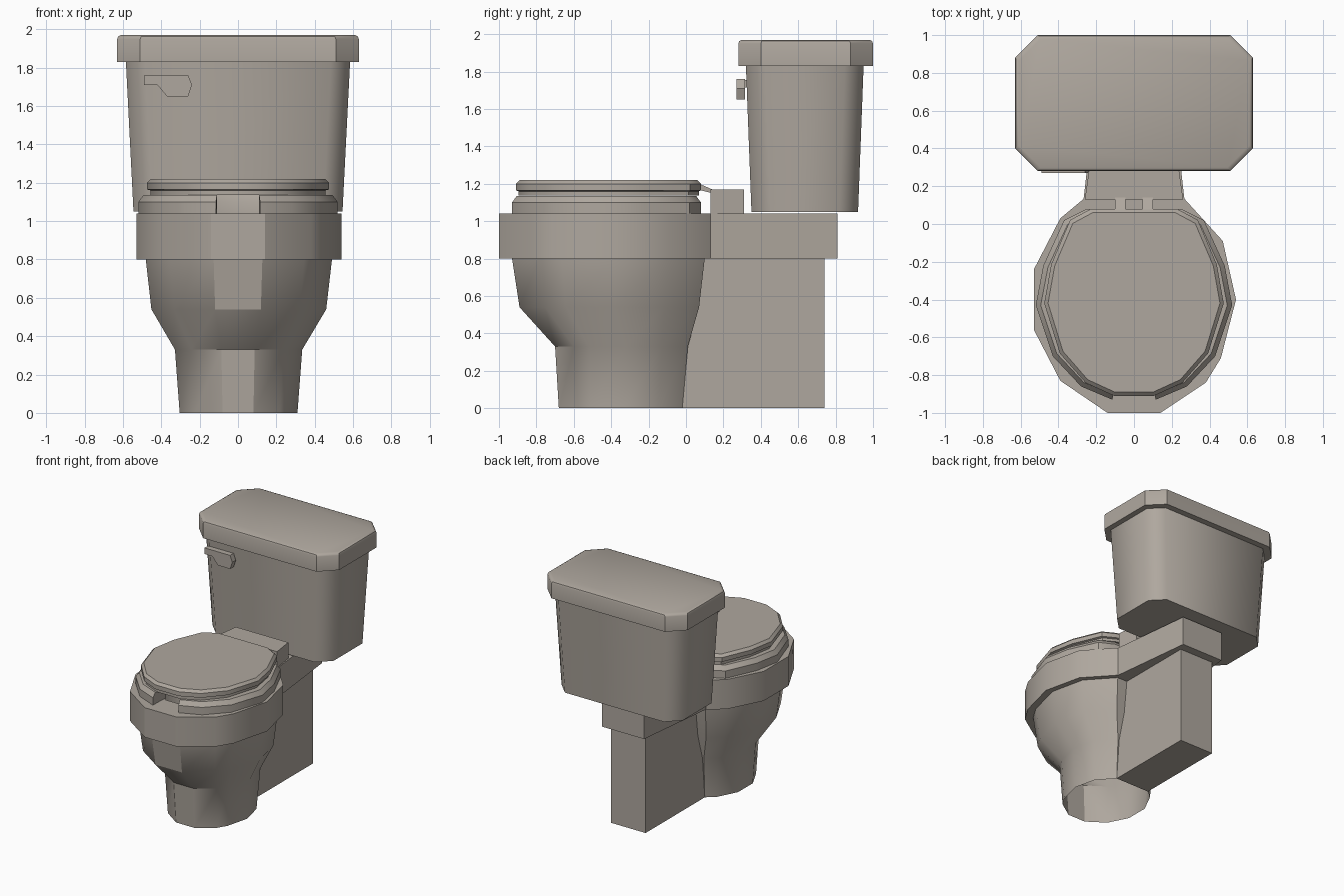
import bpy, bmesh, math

if "Cube" in bpy.data.objects:
    bpy.data.objects.remove(bpy.data.objects["Cube"])

mat = bpy.data.materials.new("warm grey ceramic")
mat.diffuse_color = (0.43, 0.39, 0.345, 1)
mat.use_nodes = True
mat.node_tree.nodes["Principled BSDF"].inputs["Base Color"].default_value = mat.diffuse_color


def loft(name, rings, cap_start=True, cap_end=True, angle=33):
    """Skin a list of closed rings and optionally cap both ends."""
    bm = bmesh.new()
    vr = [[bm.verts.new(p) for p in r] for r in rings]
    n = len(vr[0])
    for a, b in zip(vr, vr[1:]):
        for i in range(n):
            j = (i + 1) % n
            bm.faces.new((a[i], a[j], b[j], b[i]))
    if cap_start:
        bm.faces.new(vr[0][::-1])
    if cap_end:
        bm.faces.new(vr[-1])
    bmesh.ops.recalc_face_normals(bm, faces=bm.faces)
    me = bpy.data.meshes.new(name)
    bm.to_mesh(me)
    bm.free()
    me.materials.append(mat)
    ob = bpy.data.objects.new(name, me)
    bpy.context.collection.objects.link(ob)
    bpy.ops.object.select_all(action='DESELECT')
    ob.select_set(True)
    bpy.context.view_layer.objects.active = ob
    bpy.ops.object.shade_smooth_by_angle(angle=math.radians(angle))
    return ob


def octagon(hx, y0, y1, c, z):
    """Rectangle with chamfered corners."""
    return [(-hx + c, y0, z), (hx - c, y0, z), (hx, y0 + c, z), (hx, y1 - c, z),
            (hx - c, y1, z), (-hx + c, y1, z), (-hx, y1 - c, z), (-hx, y0 + c, z)]


def trapezoid(h0, y0, h1, y1, z):
    return [(-h0, y0, z), (h0, y0, z), (h1, y1, z), (-h1, y1, z)]


def fit(outline, hx, y0, y1, z):
    """Scale an outline to a half width and a y range, at height z."""
    mx = max(abs(p[0]) for p in outline)
    lo = min(p[1] for p in outline)
    hi = max(p[1] for p in outline)
    return [(x / mx * hx, y0 + (y - lo) / (hi - lo) * (y1 - y0), z) for x, y in outline]


# Bowl: base, flare, overhanging rim and inner basin in one skin
rim = [(-0.27, 0.13), (-0.39, 0.03), (-0.53, -0.24), (-0.53, -0.56), (-0.39, -0.83),
       (-0.14, -1.0), (0.14, -1.0), (0.38, -0.84), (0.46, -0.71), (0.54, -0.4),
       (0.47, -0.09), (0.27, 0.13)]
levels = [(0.31, -0.68, -0.02, 0), (0.335, -0.70, 0.01, 0.33), (0.46, -0.89, 0.07, 0.54),
          (0.49, -0.93, 0.10, 0.80), (0.54, -1.0, 0.13, 0.80), (0.54, -1.0, 0.13, 1.04),
          (0.36, -0.80, -0.06, 1.04), (0.34, -0.78, -0.08, 0.85), (0.18, -0.6, -0.25, 0.55)]
loft("bowl", [fit(rim, *l) for l in levels], cap_start=False)

# Rear shelf under the tank and pedestal below it
loft("rear_shelf", [trapezoid(0.275, 0.06, 0.19, 0.81, z) for z in (0.80, 1.04)])
loft("rear_pedestal", [trapezoid(0.155, -0.02, 0.155, 0.74, z) for z in (0, 0.80)])

# Seat: cross-section swept round the outline, open at the front
half = [(-0.115, -0.93), (-0.28, -0.86), (-0.43, -0.70), (-0.52, -0.43),
        (-0.48, -0.22), (-0.37, 0.02), (-0.25, 0.08)]
path = half + [(-x, y) for x, y in reversed(half)]


def seat_section(x, y):
    def at(s, z):
        px = x * s
        if abs(px) < 0.11:
            px = math.copysign(0.11, x)
        return (px, -0.43 + (y + 0.43) * s, z)
    return [at(1, 1.035), at(1, 1.10), at(0.95, 1.135), at(0.70, 1.135), at(0.68, 1.10), at(0.68, 1.035)]


loft("seat", [seat_section(x, y) for x, y in path])

# Seat cover with a thin recessed lower edge
cover = [(0.455, -0.895, 0.07, 1.137), (0.455, -0.895, 0.07, 1.16), (0.475, -0.91, 0.08, 1.165),
         (0.475, -0.91, 0.08, 1.20), (0.455, -0.89, 0.06, 1.22)]
loft("seat_cover", [fit(path, *c) for c in cover])

# Hinge block and the two hinge arms
loft("hinge_block", [trapezoid(0.26, 0.13, 0.235, 0.31, z) for z in (1.03, 1.17)], angle=20)
for side, name in ((-1, "hinge_arm_left"), (1, "hinge_arm_right")):
    loft(name, [[(side * x, 0.06, 1.17), (side * x, 0.06, 1.205), (side * x, 0.14, 1.17),
                 (side * x, 0.14, 1.15)] for x in (0.045, 0.10)], angle=20)

# Tank tapering downwards, and its chamfered lid
loft("tank", [octagon(0.545, 0.35, 0.92, 0.10, 1.05), octagon(0.585, 0.32, 0.95, 0.10, 1.84)], angle=46)
loft("tank_lid", [octagon(0.63, 0.28, 1.0, 0.12, 1.83), octagon(0.63, 0.28, 1.0, 0.12, 1.95),
                  octagon(0.625, 0.285, 0.995, 0.12, 1.963), octagon(0.61, 0.30, 0.98, 0.115, 1.97)], angle=40)

# Flush handle with a short stem into the tank
lever = [(-0.49, 1.71), (-0.42, 1.71), (-0.37, 1.65), (-0.26, 1.65), (-0.24, 1.71),
         (-0.26, 1.76), (-0.41, 1.76), (-0.49, 1.76)]
loft("flush_handle", [[(x, y, z) for x, z in lever] for y in (0.27, 0.315)], angle=20)
stem = [(-0.48, 1.715), (-0.43, 1.715), (-0.43, 1.755), (-0.48, 1.755)]
loft("handle_stem", [[(x, y, z) for x, z in stem] for y in (0.30, 0.36)], angle=20)
